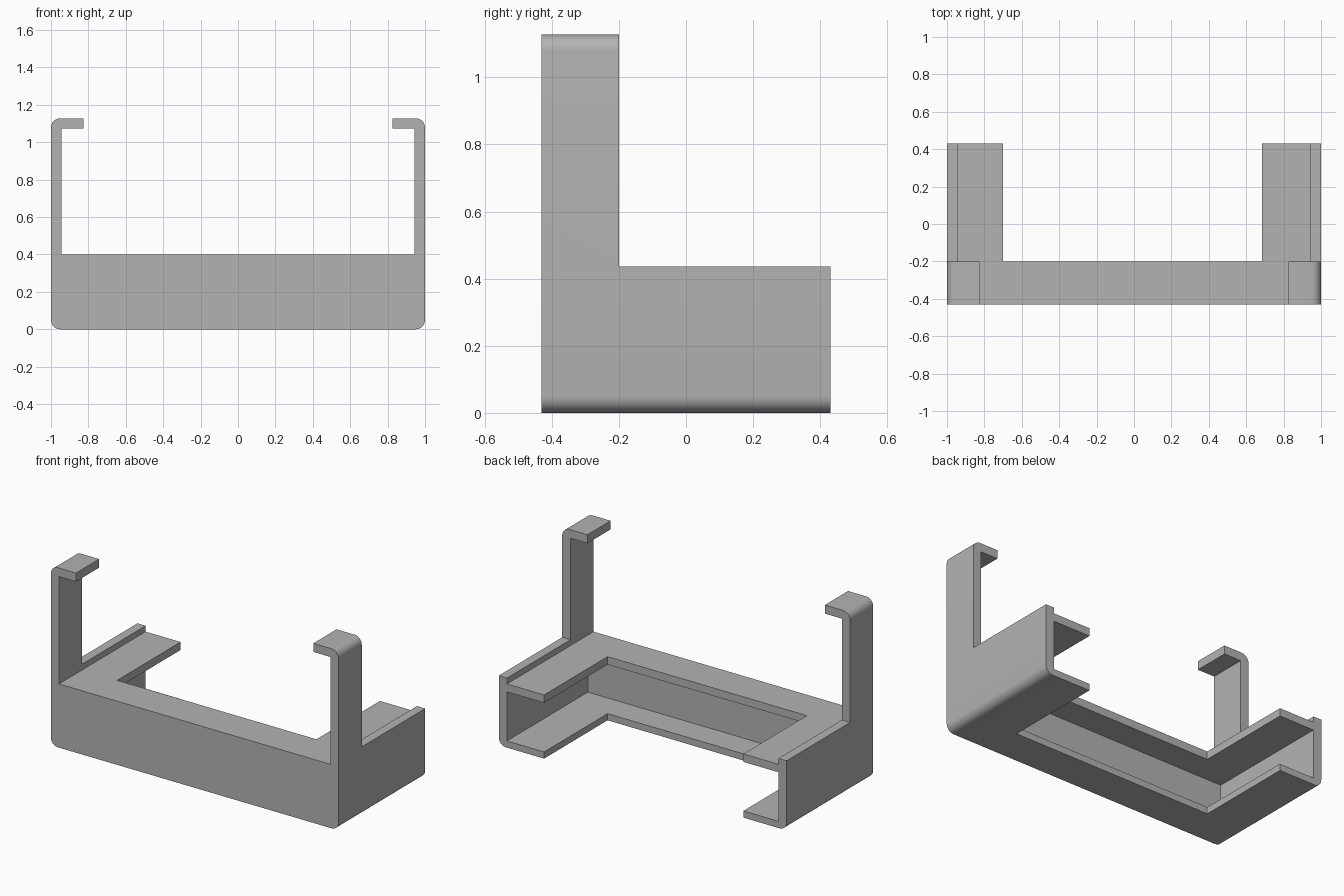
import bpy, bmesh, math
from mathutils import Matrix, Vector

cube = bpy.data.objects.get("Cube")
if cube:
    bpy.data.objects.remove(cube)

grey = bpy.data.materials.new("plain_grey")
grey.use_nodes = True
GREY = (0.45, 0.45, 0.45, 1)
grey.diffuse_color = GREY
grey.node_tree.nodes["Principled BSDF"].inputs["Base Color"].default_value = GREY

DEPTH = 0.43      # half depth
POST_BACK = -0.2  # back face of the hook posts
INNER = 0.943     # inner face of the side walls
SHELF = 0.4       # top of the upper flange
TOP = 1.128
RADIUS = 0.05


def arc(cx, cz, start):
    """Quarter circle, counter-clockwise from the start angle."""
    return [(cx + RADIUS * math.cos(a), cz + RADIUS * math.sin(a))
            for a in (math.radians(start + 90 * i / 8) for i in range(9))]


def finish(bm, name):
    bmesh.ops.recalc_face_normals(bm, faces=bm.faces)
    mesh = bpy.data.meshes.new(name)
    bm.to_mesh(mesh)
    bm.free()
    obj = bpy.data.objects.new(name, mesh)
    bpy.context.collection.objects.link(obj)
    mesh.materials.append(grey)
    return obj


def box(name, x0, x1, y0, y1, z0, z1):
    bm = bmesh.new()
    size = Matrix.Diagonal((x1 - x0, y1 - y0, z1 - z0, 1))
    middle = Vector((x0 + x1, y0 + y1, z0 + z1)) / 2
    bmesh.ops.create_cube(bm, size=1, matrix=Matrix.Translation(middle) @ size)
    return finish(bm, name)


# Bracket outline: right half with rounded corners and hook, then mirrored
half = arc(1 - RADIUS, RADIUS, -90) + arc(1 - RADIUS, TOP - RADIUS, 0)
half += [(0.825, TOP), (0.825, 1.074), (INNER, 1.074), (INNER, SHELF)]
outline = half + [(-x, z) for x, z in reversed(half)]

bm = bmesh.new()
face = bm.faces.new([bm.verts.new((x, -DEPTH, z)) for x, z in outline])
swept = bmesh.ops.extrude_face_region(bm, geom=[face])["geom"]
bmesh.ops.translate(bm, vec=(0, 2 * DEPTH, 0),
                    verts=[v for v in swept if isinstance(v, bmesh.types.BMVert)])
bracket = finish(bm, "hooked_bracket")

# Trim the side walls, hollow the channel and open the flanges at the back
cutters = [
    box("wall_trim", -2, 2, POST_BACK, 1, 0.437, 2),
    box("channel_hollow", -INNER, INNER, -0.373, 1, 0.042, 0.35),
    box("flange_opening", -0.7, 0.685, POST_BACK, 1, -1, 0.42),
]
bpy.context.view_layer.objects.active = bracket
for cutter in cutters:
    cutter.hide_render = True
    mod = bracket.modifiers.new(cutter.name, 'BOOLEAN')
    mod.operation = 'DIFFERENCE'
    mod.solver = 'EXACT'
    mod.object = cutter
    bpy.ops.object.modifier_apply(modifier=mod.name)
    bpy.data.objects.remove(cutter)

# Smooth only the rounded corners
bpy.ops.object.select_all(action='DESELECT')
bracket.select_set(True)
bpy.ops.object.shade_smooth_by_angle(angle=math.radians(30))
